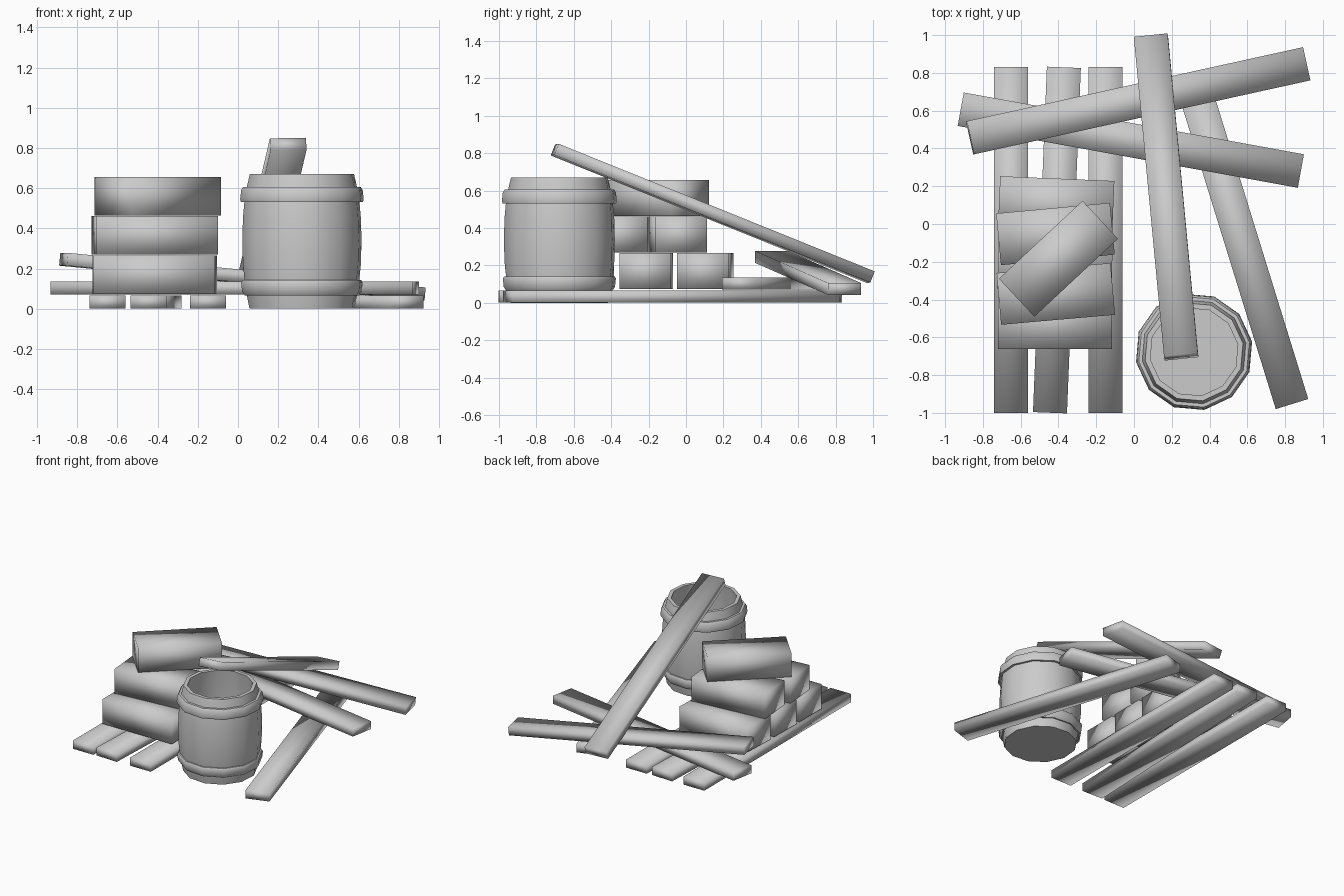
import bpy, bmesh
from math import radians, sin, cos, tau

if "Cube" in bpy.data.objects:
    bpy.data.objects.remove(bpy.data.objects["Cube"])


def box(name, size, loc, rot=(0, 0, 0)):
    """Smooth-shaded block; rotation in degrees."""
    me = bpy.data.meshes.new(name)
    bm = bmesh.new()
    bmesh.ops.create_cube(bm, size=1)
    bmesh.ops.scale(bm, vec=size, verts=bm.verts)
    for f in bm.faces:
        f.smooth = True
    bm.to_mesh(me)
    bm.free()
    ob = bpy.data.objects.new(name, me)
    ob.location = loc
    ob.rotation_euler = [radians(a) for a in rot]
    bpy.context.collection.objects.link(ob)
    return ob


def lathe(name, profile, loc, closed=False, sides=12, turn=10):
    """Spin an (r, z) profile; open profiles get capped at both ends."""
    bm = bmesh.new()
    rings = [[bm.verts.new((r * cos(tau * i / sides + radians(turn)),
                            r * sin(tau * i / sides + radians(turn)), z))
              for i in range(sides)] for r, z in profile]
    pairs = list(zip(rings, rings[1:]))
    if closed:
        pairs.append((rings[-1], rings[0]))
    else:
        bm.faces.new(rings[0])
        bm.faces.new(rings[-1])
    for a, b in pairs:
        for i in range(sides):
            j = (i + 1) % sides
            bm.faces.new((a[i], a[j], b[j], b[i]))
    bmesh.ops.recalc_face_normals(bm, faces=bm.faces)
    me = bpy.data.meshes.new(name)
    bm.to_mesh(me)
    bm.free()
    ob = bpy.data.objects.new(name, me)
    ob.location = loc
    bpy.context.collection.objects.link(ob)
    bpy.ops.object.select_all(action='DESELECT')
    ob.select_set(True)
    bpy.context.view_layer.objects.active = ob
    bpy.ops.object.shade_smooth_by_angle(angle=radians(40))
    return ob


# Planks: three in a row, one splayed, two crossed, one leaning on the barrel
PLANK = (0.18, 1.83, 0.064)
planks = [
    ("ground_plank_left", (-0.65, -0.085, 0.033), (0, 0, 0)),
    ("ground_plank_middle", (-0.408, -0.085, 0.033), (0, 0, -2.3)),
    ("ground_plank_right", (-0.15, -0.085, 0.033), (0, 0, 0)),
    ("splayed_plank", (0.566, -0.079, 0.033), (0, 0, 17.2)),
    ("crossed_plank_lower", (-0.017, 0.444, 0.103), (0, 0, 79.7)),
    ("crossed_plank_upper", (0.022, 0.652, 0.16), (-5.4, 0, -77.6)),
    ("leaning_plank", (0.17, 0.143, 0.478), (-21.9, -1, 5.8)),
]
for name, loc, rot in planks:
    box(name, PLANK, loc, rot)

# Stacked blocks: three, two, one
blocks = [
    (-0.418, -0.523, 0.17, 0), (-0.418, -0.213, 0.17, -1), (-0.412, 0.103, 0.17, -2.4),
    (-0.414, -0.37, 0.365, 5), (-0.416, -0.053, 0.365, 5.3),
    (-0.4, -0.184, 0.56, 43),
]
for i, (x, y, z, a) in enumerate(blocks):
    box(f"stacked_block_{i + 1}", (0.605, 0.275, 0.192), (x, y, z), (0, 0, a))

# Open barrel with bulging staves and hollow inside
BARREL = (0.318, -0.677, 0)
lathe("barrel_body", [(0.265, 0), (0.285, 0.10), (0.298, 0.22), (0.301, 0.34),
                      (0.298, 0.45), (0.287, 0.57), (0.263, 0.67), (0.235, 0.67),
                      (0.262, 0.45), (0.265, 0.25), (0.24, 0.05)], BARREL)

# Hoops
lathe("lower_hoop", [(0.27, 0.065), (0.288, 0.065), (0.302, 0.085),
                     (0.307, 0.13), (0.30, 0.142), (0.28, 0.142)], BARREL, True)
lathe("upper_hoop", [(0.28, 0.53), (0.308, 0.53), (0.312, 0.545),
                     (0.307, 0.59), (0.297, 0.605), (0.27, 0.605)], BARREL, True)
